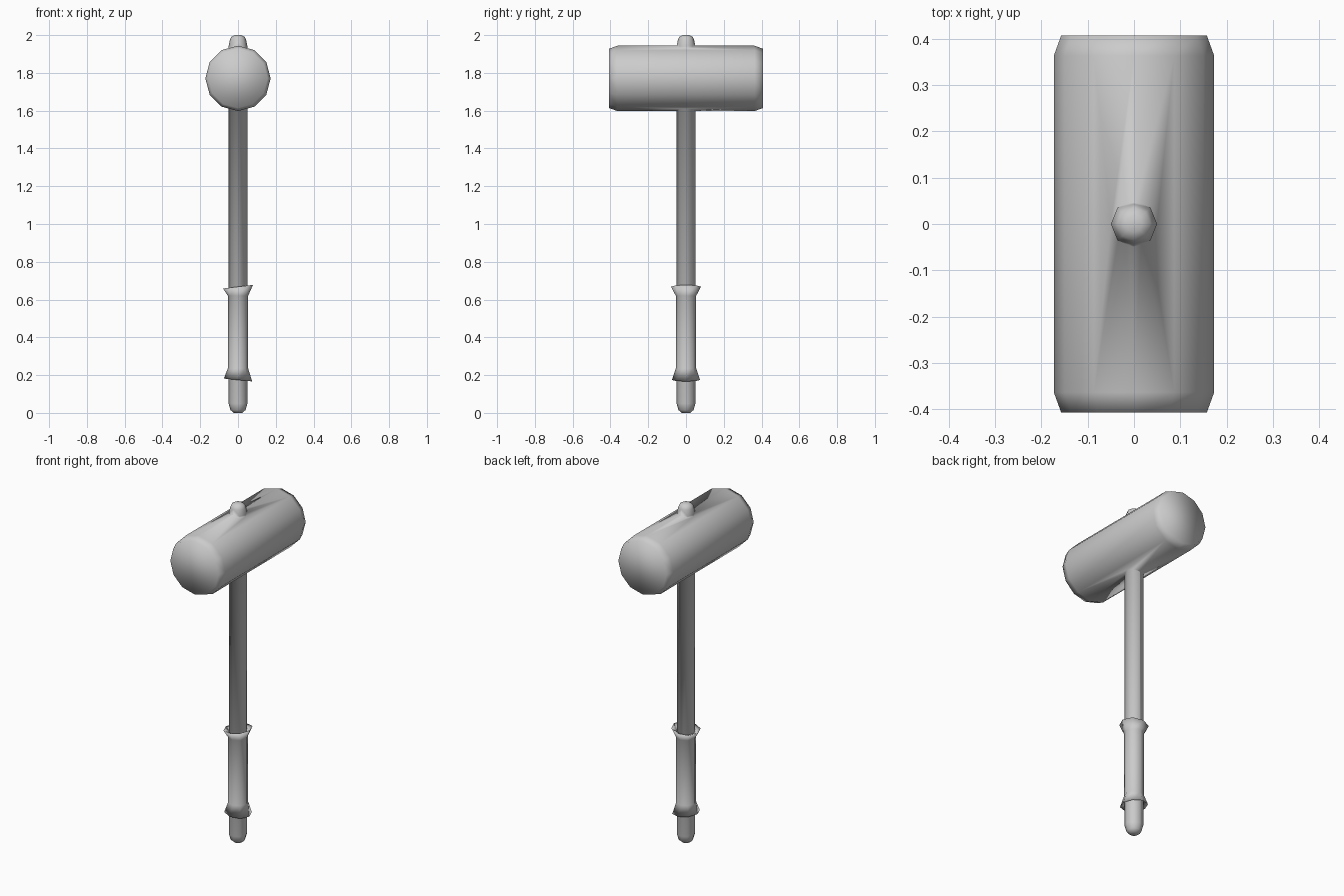
import bpy, bmesh, math
from mathutils import Matrix, Vector

if "Cube" in bpy.data.objects:
    bpy.data.objects.remove(bpy.data.objects["Cube"], do_unlink=True)

grey = bpy.data.materials.new("plain grey")
grey.use_nodes = True
colour = (0.6, 0.6, 0.6, 1)
grey.diffuse_color = colour
grey.node_tree.nodes["Principled BSDF"].inputs["Base Color"].default_value = colour


def lathe(name, profile, sides, closed=False, place=Matrix()):
    """Turn (radius, height, tilt) points round z; caps the ends unless closed."""
    bm = bmesh.new()
    rings = []
    for r, z, tilt in profile:
        ring = []
        for i in range(sides):
            a = math.tau * i / sides
            x, y = r * math.cos(a), r * math.sin(a)
            ring.append(bm.verts.new(place @ Vector((x, y, z + tilt * x))))
        rings.append(ring)
    pairs = list(zip(rings, rings[1:]))
    if closed:
        pairs.append((rings[-1], rings[0]))
    else:
        bm.faces.new(rings[0])
        bm.faces.new(rings[-1])
    for lower, upper in pairs:
        for i in range(sides):
            j = (i + 1) % sides
            bm.faces.new((lower[i], lower[j], upper[j], upper[i]))
    bmesh.ops.recalc_face_normals(bm, faces=bm.faces)
    for face in bm.faces:
        face.smooth = True
    mesh = bpy.data.meshes.new(name)
    bm.to_mesh(mesh)
    bm.free()
    mesh.materials.append(grey)
    obj = bpy.data.objects.new(name, mesh)
    bpy.context.collection.objects.link(obj)
    return obj


# Shaft with rounded butt, running through the head to the top knob
shaft_points = [(0.022, 0, 0), (0.04, 0.015, 0), (0.05, 0.05, 0), (0.05, 1.94, 0),
                (0.043, 1.975, 0), (0.036, 1.99, 0), (0.018, 2.0, 0)]
shaft = lathe("shaft", shaft_points, 8)

# Chamfered barrel head lying along y
lay_down = Matrix.Translation((0, 0, 1.771)) @ Matrix.Rotation(math.pi / 2, 4, "X")
head_points = [(0.157, -0.407, 0), (0.173, -0.363, 0), (0.173, 0.363, 0), (0.157, 0.407, 0)]
head = lathe("head_and_shaft", head_points, 12, place=lay_down)

# Merge shaft and head so that their shading flows together
union = head.modifiers.new("join shaft", "BOOLEAN")
union.operation = "UNION"
union.solver = "EXACT"
union.object = shaft
bpy.context.view_layer.objects.active = head
bpy.ops.object.modifier_apply(modifier=union.name)
for poly in head.data.polygons:
    poly.use_smooth = True
bpy.data.objects.remove(shaft, do_unlink=True)

# Grip sleeve with flared, slanted rims
grip_points = [(0.048, 0.21, 0), (0.075, 0.174, -0.1), (0.054, 0.235, 0),
               (0.054, 0.62, 0), (0.079, 0.668, 0.12), (0.048, 0.65, 0)]
lathe("grip", grip_points, 8, closed=True)
